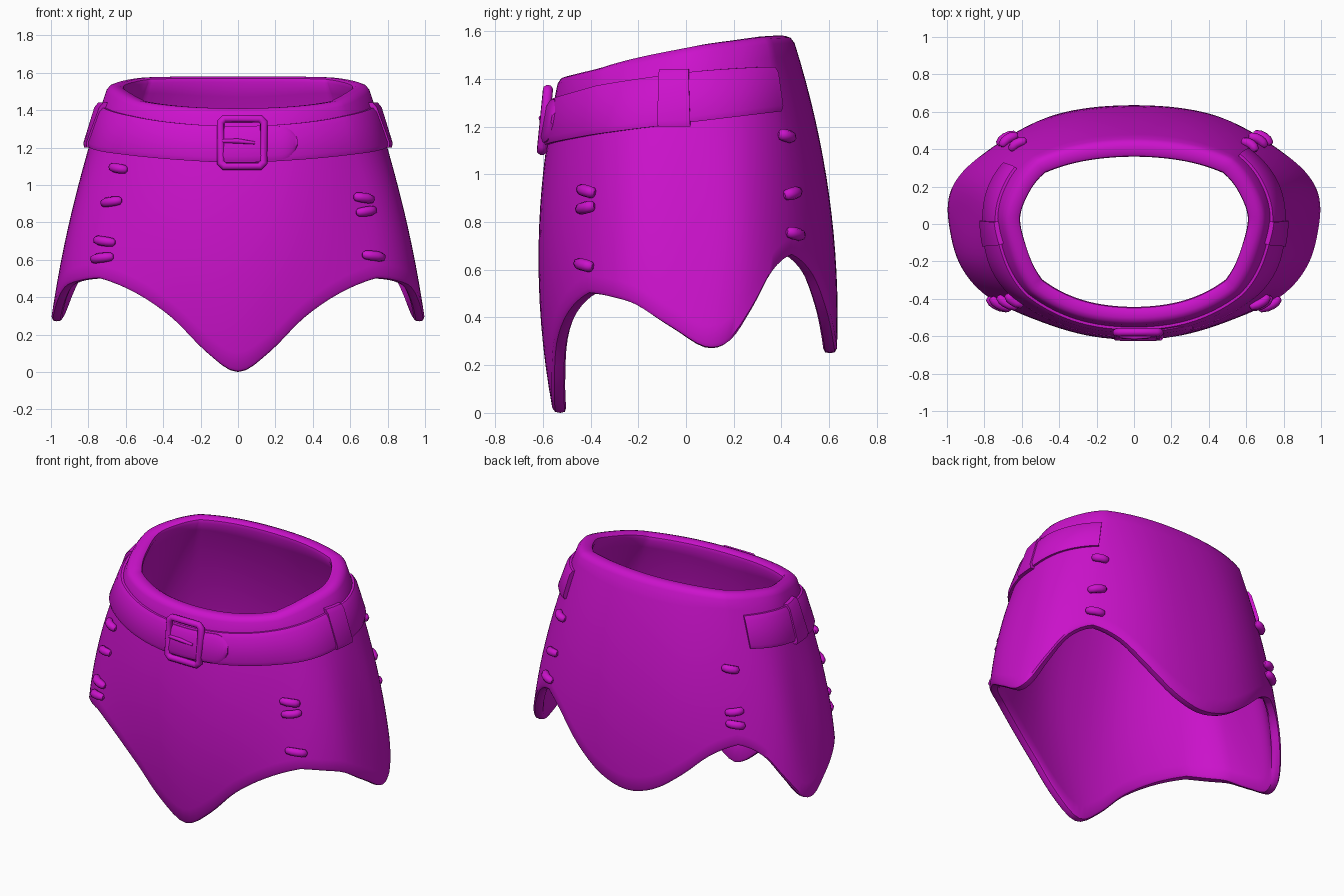
import bpy
import bmesh
from mathutils import Vector

cube = bpy.data.objects.get("Cube")
if cube:
    bpy.data.objects.remove(cube)

magenta = bpy.data.materials.new("magenta leather")
magenta.use_nodes = True
magenta.diffuse_color = (0.6, 0.006, 0.6, 1)
magenta.node_tree.nodes["Principled BSDF"].inputs["Base Color"].default_value = (0.6, 0.006, 0.6, 1)

# Outline of one half at three heights, from front centre round the side to back centre
HIGH = [(0, -.522), (.30, -.483), (.545, -.365), (.66, -.19), (.722, .03), (.672, .225), (.55, .37), (.30, .458), (0, .485)]
MID = [(0, -.612), (.34, -.568), (.69, -.405), (.86, -.22), (.89, .05), (.85, .26), (.67, .44), (.36, .573), (0, .608)]
LOW = [(0, -.595), (.36, -.545), (.775, -.415), (.955, -.20), (1.003, .08), (.935, .285), (.74, .46), (.38, .592), (0, .632)]
RIM = [1.41, 1.42, 1.45, 1.495, 1.535, 1.56, 1.575, 1.58, 1.58]
HEM = [0, .11, .29, .42, .50, .485, .45, .36, .275, .30, .43, .59, .66, .58, .43, .30, .25]
BELT_LOW = [1.12, 1.135, 1.165, 1.19, 1.22, 1.245, 1.265, 1.27, 1.27]
BELT_TOP = [1.315, 1.33, 1.37, 1.40, 1.43, 1.445, 1.45, 1.45, 1.45]


def mirrored(half):
    return half + half[-2:0:-1]


def mirrored_xy(half):
    full = [Vector(p) for p in half]
    return full + [Vector((-p.x, p.y)) for p in full[-2:0:-1]]


def spline(keys, u):
    """Closed curve through the keys, smooth within each panel, creased at the four seams."""
    n = len(keys)
    i = int(u // 1)
    t = u - i
    a, b, c, d = (keys[(i + k) % n] for k in (-1, 0, 1, 2))
    seams = [n * k // 8 for k in (1, 3, 5, 7)]
    if i % n in seams:
        a = b * 3 - c * 3 + d
    elif (i + 1) % n in seams:
        d = c * 3 - b * 3 + a
    return b + (c - a) * (t / 2) + (a * 2 - b * 5 + c * 4 - d) * (t * t / 2) + (b * 3 - a - c * 3 + d) * (t ** 3 / 2)


RINGS = [mirrored_xy(r) for r in (HIGH, MID, LOW)]
RIM, HEM, BELT_LOW, BELT_TOP = map(mirrored, (RIM, HEM, BELT_LOW, BELT_TOP))


def flat_point(u, z):
    t = (1.45 - z) / 0.6
    high, mid, low = (spline(r, u) for r in RINGS)
    return high * ((1 - t) * (2 - t) / 2) + mid * (t * (2 - t)) + low * (t * (t - 1) / 2)


def surface(u, z, out=0.0):
    """Point on the skirt, pushed outward by out."""
    p = flat_point(u, z)
    d = (flat_point(u + .05, z) - flat_point(u - .05, z)).normalized()
    return Vector((p.x + d.y * out, p.y - d.x * out, z))


def finish(obj, angle=0.7):
    obj.data.materials.clear()
    obj.data.materials.append(magenta)
    bpy.ops.object.select_all(action='DESELECT')
    obj.select_set(True)
    bpy.context.view_layer.objects.active = obj
    bpy.ops.object.shade_smooth_by_angle(angle=angle)
    return obj


def loft(name, start, end, count, section, closed=False):
    """Sweep a closed section around the body from start to end."""
    bm = bmesh.new()
    steps = count if closed else count + 1
    rings = [[bm.verts.new(p) for p in section(start + (end - start) * i / count)] for i in range(steps)]
    m = len(rings[0])
    for i in range(count):
        a, b = rings[i], rings[(i + 1) % steps]
        for j in range(m):
            bm.faces.new((a[j], b[j], b[(j + 1) % m], a[(j + 1) % m]))
    if not closed:
        bm.faces.new(rings[0])
        bm.faces.new(rings[-1])
    bmesh.ops.recalc_face_normals(bm, faces=bm.faces)
    mesh = bpy.data.meshes.new(name)
    bm.to_mesh(mesh)
    bm.free()
    obj = bpy.data.objects.new(name, mesh)
    bpy.context.collection.objects.link(obj)
    return finish(obj)


def rod(name, points, radii, depth, cyclic=False):
    """Rounded bar along a path."""
    curve = bpy.data.curves.new(name, 'CURVE')
    curve.dimensions = '3D'
    curve.bevel_depth = depth
    curve.bevel_resolution = 2
    curve.use_fill_caps = True
    path = curve.splines.new('POLY')
    path.points.add(len(points) - 1)
    path.use_cyclic_u = cyclic
    for node, p, r in zip(path.points, points, radii):
        node.co = (*p, 1)
        node.radius = r
    obj = bpy.data.objects.new(name, curve)
    bpy.context.collection.objects.link(obj)
    bpy.ops.object.select_all(action='DESELECT')
    obj.select_set(True)
    bpy.context.view_layer.objects.active = obj
    bpy.ops.object.convert(target='MESH')
    return finish(bpy.context.object, 1.0)


# Skirt shell: outer wall, rounded rim, inner wall, rounded hem
def skirt_section(u):
    top, hem = spline(RIM, u), spline(HEM, u * 2)
    rows = 16

    def wall(k):
        f = k / rows
        return hem + .02 + (top - hem - .05) * f, .058 + .037 * f ** 3

    pts = [surface(u, wall(k)[0]) for k in range(rows + 1)]
    pts += [surface(u, top - .008, -.01), surface(u, top, -.03), surface(u, top, -.065), surface(u, top - .01, -.085)]
    pts += [surface(u, wall(k)[0], -wall(k)[1]) for k in range(rows, -1, -1)]
    pts += [surface(u, hem + .004, -.049), surface(u, hem, -.029), surface(u, hem + .004, -.009)]
    return pts


loft("skirt", 0, 16, 128, skirt_section, True)


# Belt pieces: a band between two heights with softly rounded edges
def band(low, high, inner, outer):
    soft = min(.025, (high - low) / 4)
    shape = ((low, inner), (low, outer - .012), (low + soft, outer), (high - soft, outer),
             (high, outer - .012), (high, inner))
    return lambda u: [surface(u, z, out) for z, out in shape]


def belt_section(u):
    return band(spline(BELT_LOW, u), spline(BELT_TOP, u), -.02, .026)(u)


loft("belt", -5.45, 5.95, 96, belt_section)


# Overlapping strap end with a rounded tip
def strap_section(u):
    low, high = spline(BELT_LOW, u) + .008, spline(BELT_TOP, u) - .008
    middle, half = (low + high) / 2, (high - low) / 2
    tip = max(0, (u - .65) / .32)
    half *= max(.3, (1 - min(1, tip) ** 2.5) ** .5)
    return band(middle - half, middle + half, .01, .036)(u)


loft("strap_end", -.3, .97, 24, strap_section)

# Side belt loops
for name, side in (("left_belt_loop", 1), ("right_belt_loop", -1)):
    loft(name, side * 3.4, side * 3.92, 6, band(1.2, 1.44, -.01, .036))

# Buckle frame and prong
corners = []
for x, z in ((-.093, 1.10), (.138, 1.10), (.138, 1.355), (-.093, 1.355)):
    sx = 1 if x < 0 else -1
    sz = 1 if z < 1.2 else -1
    pair = [(x, z + sz * .02), (x + sx * .02, z)]
    corners += pair if sx == sz else pair[::-1]
frame = [Vector((x, -.604 + (z - 1.1) * .1, z)) for x, z in corners]
rod("buckle_frame", frame, [1] * len(frame), .022, True)
rod("buckle_prong", [(-.09, -.598, 1.235), (0, -.605, 1.235), (.09, -.602, 1.225)], [.8, 1, .6], .013)

# Seam stitches
SEAMS = {
    "left_front": (2, (.93, .86, .62)),
    "right_front": (-2, (1.09, .91, .70, .61)),
    "left_back": (6, (1.16, .92, .75)),
    "right_back": (-6, (1.14, .88, .80)),
}
for seam, (u, heights) in SEAMS.items():
    for i, z in enumerate(heights):
        tilt = .008 if i % 2 else -.008
        path = [surface(u + s * .17, z + s * tilt, .02 - .014 * s * s) for s in (-1, -.85, -.4, 0, .4, .85, 1)]
        rod(f"{seam}_stitch_{i + 1}", path, (.4, .85, 1, 1, 1, .85, .4), .026)
